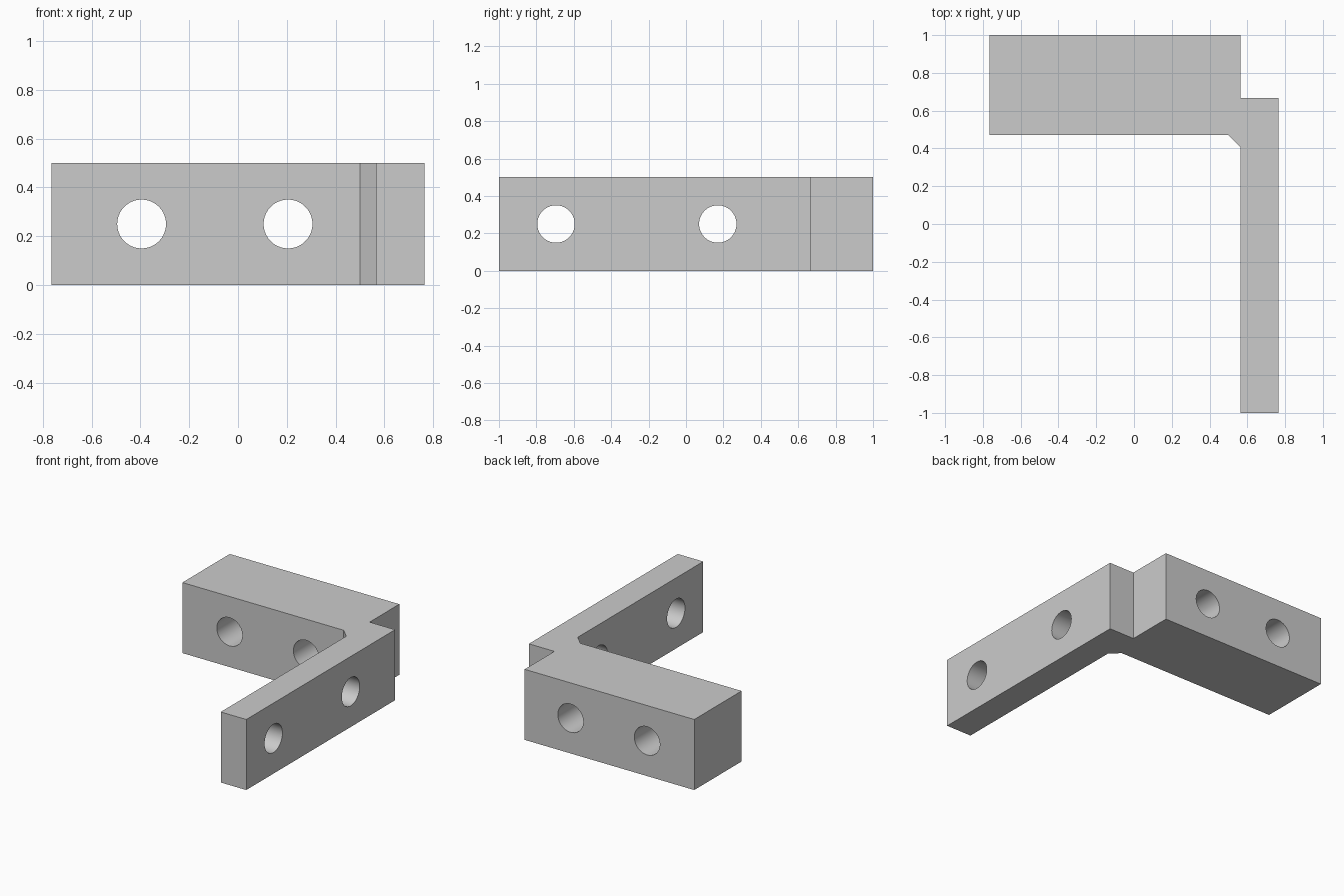
import bpy
import bmesh
import math

if "Cube" in bpy.data.objects:
    bpy.data.objects.remove(bpy.data.objects["Cube"])

HEIGHT = 0.5
HOLE_RADIUS = 0.1

# Single plain grey material
grey = bpy.data.materials.new("plain grey")
grey.use_nodes = True
colour = (0.6, 0.6, 0.6, 1)
grey.diffuse_color = colour
grey.node_tree.nodes["Principled BSDF"].inputs["Base Color"].default_value = colour

# Bracket: thick rear arm, thin side arm, stepped outer corner, chamfered inner corner
outline = [(-0.765, 0.47), (0.5, 0.47), (0.565, 0.405), (0.565, -1),
           (0.765, -1), (0.765, 0.667), (0.565, 0.667), (0.565, 1), (-0.765, 1)]
bm = bmesh.new()
base = bm.faces.new([bm.verts.new((x, y, 0)) for x, y in outline])
top = bmesh.ops.extrude_face_region(bm, geom=[base])["geom"]
bmesh.ops.translate(bm, vec=(0, 0, HEIGHT),
                    verts=[v for v in top if isinstance(v, bmesh.types.BMVert)])
bmesh.ops.recalc_face_normals(bm, faces=bm.faces)
mesh = bpy.data.meshes.new("corner_bracket")
bm.to_mesh(mesh)
bm.free()
mesh.materials.append(grey)
bracket = bpy.data.objects.new("corner_bracket", mesh)
bpy.context.collection.objects.link(bracket)


def drill(x, y, rotation):
    """Cut a round horizontal through hole at mid height."""
    bpy.ops.mesh.primitive_cylinder_add(vertices=64, radius=HOLE_RADIUS, depth=0.8,
                                        location=(x, y, HEIGHT / 2), rotation=rotation)
    cutter = bpy.context.object
    cutter.name = "hole_cutter"
    cutter.hide_render = True
    cutter.data.materials.append(grey)
    cut = bracket.modifiers.new("hole", "BOOLEAN")
    cut.operation = "DIFFERENCE"
    cut.solver = "EXACT"
    cut.object = cutter
    bpy.ops.object.select_all(action="DESELECT")
    bracket.select_set(True)
    bpy.context.view_layer.objects.active = bracket
    bpy.ops.object.modifier_apply(modifier=cut.name)
    bpy.data.objects.remove(cutter)


# Two holes through each arm
for x in (-0.395, 0.205):
    drill(x, 0.735, (math.pi / 2, 0, 0))
for y in (-0.695, 0.17):
    drill(0.665, y, (0, math.pi / 2, 0))

bpy.ops.object.shade_smooth_by_angle(angle=math.radians(30))
